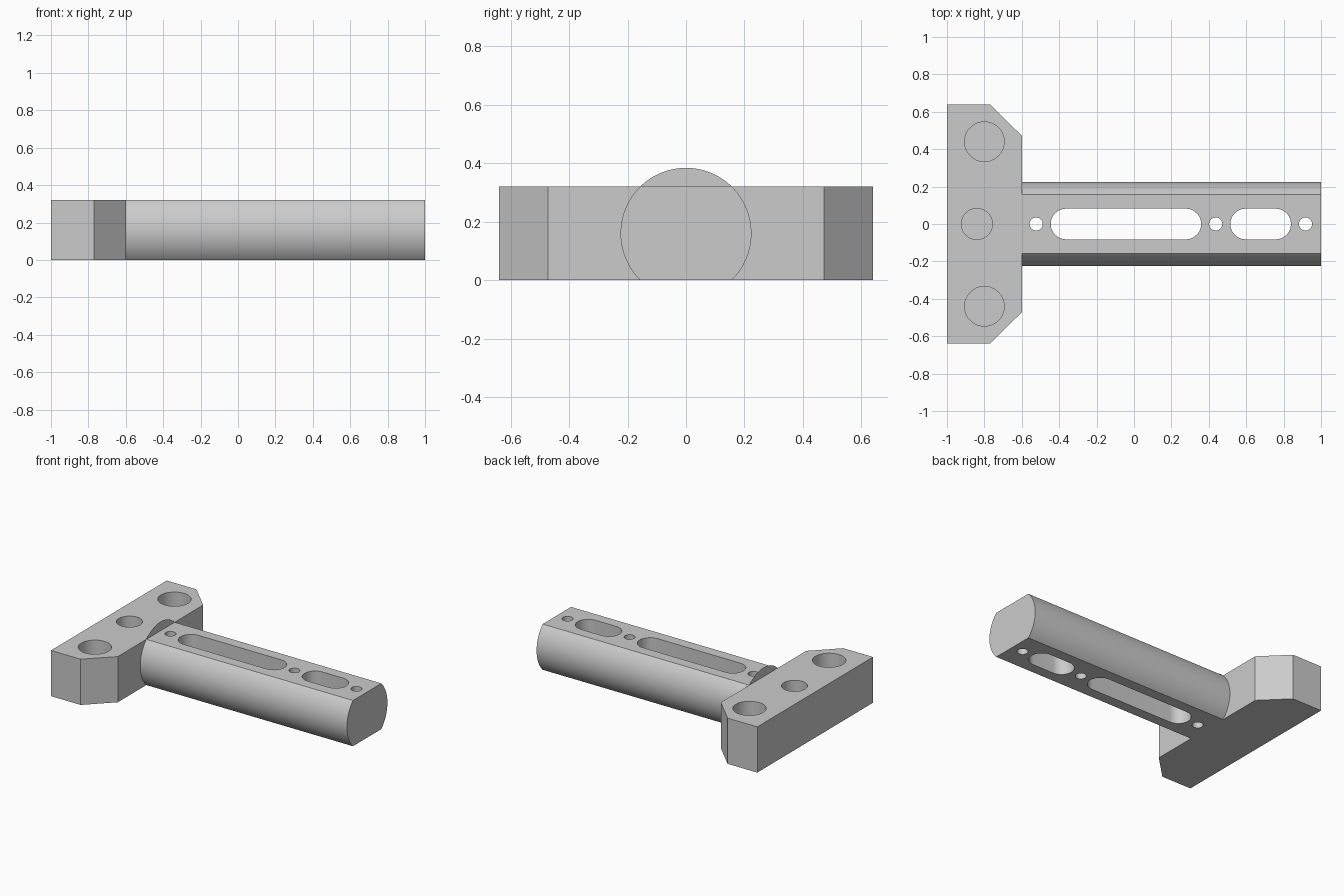
import bpy, bmesh, math
from mathutils import Vector

if "Cube" in bpy.data.objects:
    bpy.data.objects.remove(bpy.data.objects["Cube"])

HEIGHT = 0.32
MID = HEIGHT / 2
RADIUS = 0.224
HEAD_FACE = -0.6

grey = bpy.data.materials.new("plain grey")
grey.use_nodes = True
colour = (0.6, 0.6, 0.6, 1)
grey.diffuse_color = colour
grey.node_tree.nodes["Principled BSDF"].inputs["Base Color"].default_value = colour


def arc(cx, cy, r, start, end, steps):
    angles = [start + (end - start) * i / steps for i in range(steps + 1)]
    return [(cx + r * math.cos(a), cy + r * math.sin(a)) for a in angles]


def prism(name, points, sweep):
    """Make one face from 3D points and extrude it along sweep, if given."""
    bm = bmesh.new()
    face = bm.faces.new([bm.verts.new(p) for p in points])
    if sweep:
        out = bmesh.ops.extrude_face_region(bm, geom=[face], use_keep_orig=True)
        moved = [v for v in out["geom"] if isinstance(v, bmesh.types.BMVert)]
        bmesh.ops.translate(bm, verts=moved, vec=Vector(sweep))
        bmesh.ops.recalc_face_normals(bm, faces=bm.faces)
    mesh = bpy.data.meshes.new(name)
    bm.to_mesh(mesh)
    bm.free()
    mesh.materials.append(grey)
    obj = bpy.data.objects.new(name, mesh)
    bpy.context.collection.objects.link(obj)
    return obj


def select(obj):
    bpy.ops.object.select_all(action='DESELECT')
    obj.select_set(True)
    bpy.context.view_layer.objects.active = obj


def cut_slot(target, x0, x1, y, r, bottom):
    """Cut a round-ended vertical slot; equal x0 and x1 make a round hole."""
    steps = 24
    right = arc(x1, y, r, -math.pi / 2, math.pi / 2, steps)
    left = arc(x0, y, r, math.pi / 2, 3 * math.pi / 2, steps)
    outline = right + left if x1 > x0 else right[:-1] + left[:-1]
    cutter = prism("slot_cutter", [(px, py, bottom) for px, py in outline],
                   (0, 0, HEIGHT + 0.1 - bottom))
    cutter.hide_render = True
    mod = target.modifiers.new("slot", 'BOOLEAN')
    mod.operation = 'DIFFERENCE'
    mod.solver = 'EXACT'
    mod.object = cutter
    select(target)
    bpy.ops.object.modifier_apply(modifier=mod.name)
    bpy.data.objects.remove(cutter)


# Cross head with two chamfered corners and three blind holes
half = [(-1, -0.64), (-0.77, -0.64), (HEAD_FACE, -0.472)]
outline = half + [(x, -y) for x, y in reversed(half)]
head = prism("cross_head", [(x, y, 0) for x, y in outline], (0, 0, HEIGHT))
for x, y, r in [(-0.8, -0.44, 0.106), (-0.8, 0.44, 0.106), (-0.84, 0, 0.083)]:
    cut_slot(head, x, x, y, r, 0.1)

# Round shaft with flat top and bottom
flat = math.asin(MID / RADIUS)
section = (arc(0, MID, RADIUS, -flat, flat, 32)
           + arc(0, MID, RADIUS, math.pi - flat, math.pi + flat, 32))
shaft = prism("shaft", [(HEAD_FACE, y, z) for y, z in section],
              (1 - HEAD_FACE, 0, 0))

# Through slots and pin holes along the shaft
for x0, x1 in [(-0.363, 0.277), (0.597, 0.757)]:
    cut_slot(shaft, x0, x1, 0, 0.082, -0.1)
for x in (-0.523, 0.437, 0.917):
    cut_slot(shaft, x, x, 0, 0.035, -0.1)

# Thin round crest standing where the shaft meets the head
crest = arc(0, MID, RADIUS, flat, math.pi - flat, 32)
prism("shaft_crest", [(HEAD_FACE, y, z) for y, z in crest], None)

for obj in (head, shaft):
    select(obj)
    bpy.ops.object.shade_smooth_by_angle(angle=math.radians(30))
